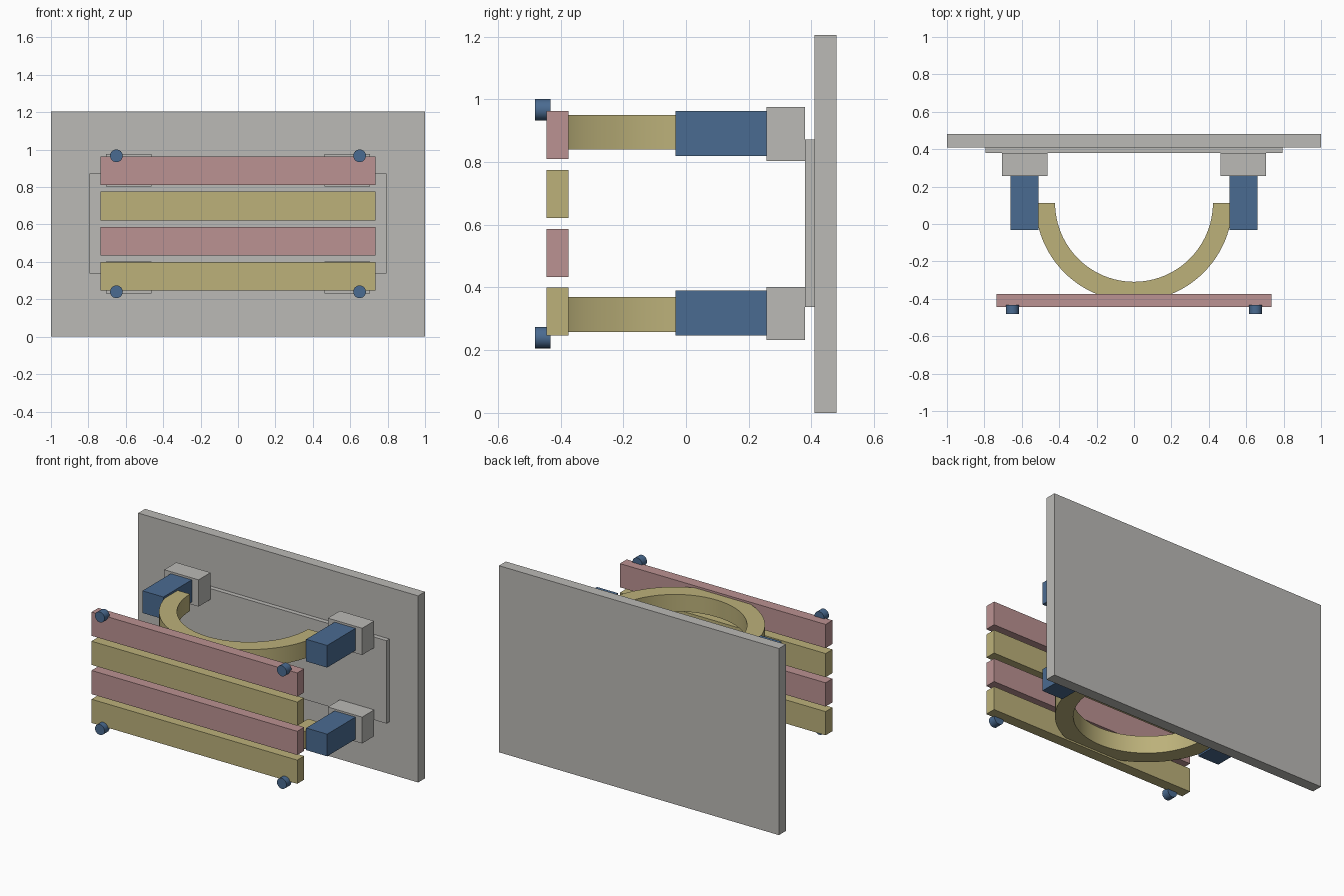
import bpy, bmesh, math

if "Cube" in bpy.data.objects:
    bpy.data.objects.remove(bpy.data.objects["Cube"])


def material(name, rgb):
    m = bpy.data.materials.new(name)
    m.diffuse_color = [((c / 255 + 0.055) / 1.055) ** 2.4 for c in rgb] + [1]
    m.use_nodes = True
    m.node_tree.nodes["Principled BSDF"].inputs["Base Color"].default_value = m.diffuse_color
    return m


GREY = material("warm grey", (187, 186, 182))
BLUE = material("steel blue", (74, 107, 145))
YELLOW = material("straw yellow", (188, 177, 122))
PINK = material("dusty pink", (187, 146, 146))


def box(name, x, y, z, mat):
    """Box from (min, max) ranges on each axis."""
    bpy.ops.mesh.primitive_cube_add(size=1, location=[sum(r) / 2 for r in (x, y, z)])
    ob = bpy.context.object
    ob.name = name
    ob.scale = [r[1] - r[0] for r in (x, y, z)]
    bpy.ops.object.transform_apply(location=False, rotation=False, scale=True)
    ob.data.materials.append(mat)
    return ob


def half_ring(name, centre_y, r_in, r_out, z, mat, steps=48):
    """Half annulus bulging to the front, extruded between two heights."""
    angles = [math.pi + math.pi * i / steps for i in range(steps + 1)]
    bm = bmesh.new()
    sections = []
    for a in angles:
        sections.append([bm.verts.new((r * math.cos(a), centre_y + r * math.sin(a), h))
                         for r, h in ((r_in, z[0]), (r_out, z[0]), (r_out, z[1]), (r_in, z[1]))])
    for s, t in zip(sections, sections[1:]):
        for i in range(4):
            j = (i + 1) % 4
            bm.faces.new((s[i], s[j], t[j], t[i]))
    bm.faces.new(sections[0])
    bm.faces.new(sections[-1])
    bmesh.ops.recalc_face_normals(bm, faces=bm.faces)
    mesh = bpy.data.meshes.new(name)
    bm.to_mesh(mesh)
    bm.free()
    ob = bpy.data.objects.new(name, mesh)
    bpy.context.collection.objects.link(ob)
    mesh.materials.append(mat)
    smooth(ob)


def smooth(ob):
    bpy.ops.object.select_all(action='DESELECT')
    ob.select_set(True)
    bpy.context.view_layer.objects.active = ob
    bpy.ops.object.shade_smooth_by_angle(angle=math.radians(35))


# Back wall and the thin mounting plate on it
box("back_wall", (-1, 1), (0.41, 0.48), (0, 1.205), GREY)
box("mounting_plate", (-0.795, 0.795), (0.38, 0.41), (0.337, 0.872), GREY)

# Upper and lower bracket levels: pad, arm, half ring, bolts
levels = (("lower", (0.232, 0.402), (0.247, 0.39), (0.258, 0.37), 0.24),
          ("upper", (0.803, 0.976), (0.82, 0.963), (0.84, 0.95), 0.967))
for level, pad_z, arm_z, ring_z, bolt_z in levels:
    half_ring(level + "_half_ring", 0.113, 0.422, 0.527, ring_z, YELLOW)
    for side, s in (("left", -1), ("right", 1)):
        box(f"{level}_{side}_pad", sorted((s * 0.462, s * 0.707)), (0.257, 0.38), pad_z, GREY)
        box(f"{level}_{side}_arm", sorted((s * 0.51, s * 0.66)), (-0.033, 0.257), arm_z, BLUE)
        bpy.ops.mesh.primitive_cylinder_add(vertices=24, radius=0.034, depth=0.05,
                                            location=(s * 0.65, -0.457, bolt_z),
                                            rotation=(math.pi / 2, 0, 0))
        bolt = bpy.context.object
        bolt.name = f"{level}_{side}_bolt"
        bolt.data.materials.append(BLUE)
        smooth(bolt)

# Four front slats, alternating colours from the bottom up
for i, z in enumerate((0.247, 0.433, 0.622, 0.81)):
    box(f"front_slat_{i + 1}", (-0.735, 0.735), (-0.445, -0.375), (z, z + 0.153),
        PINK if i % 2 else YELLOW)
